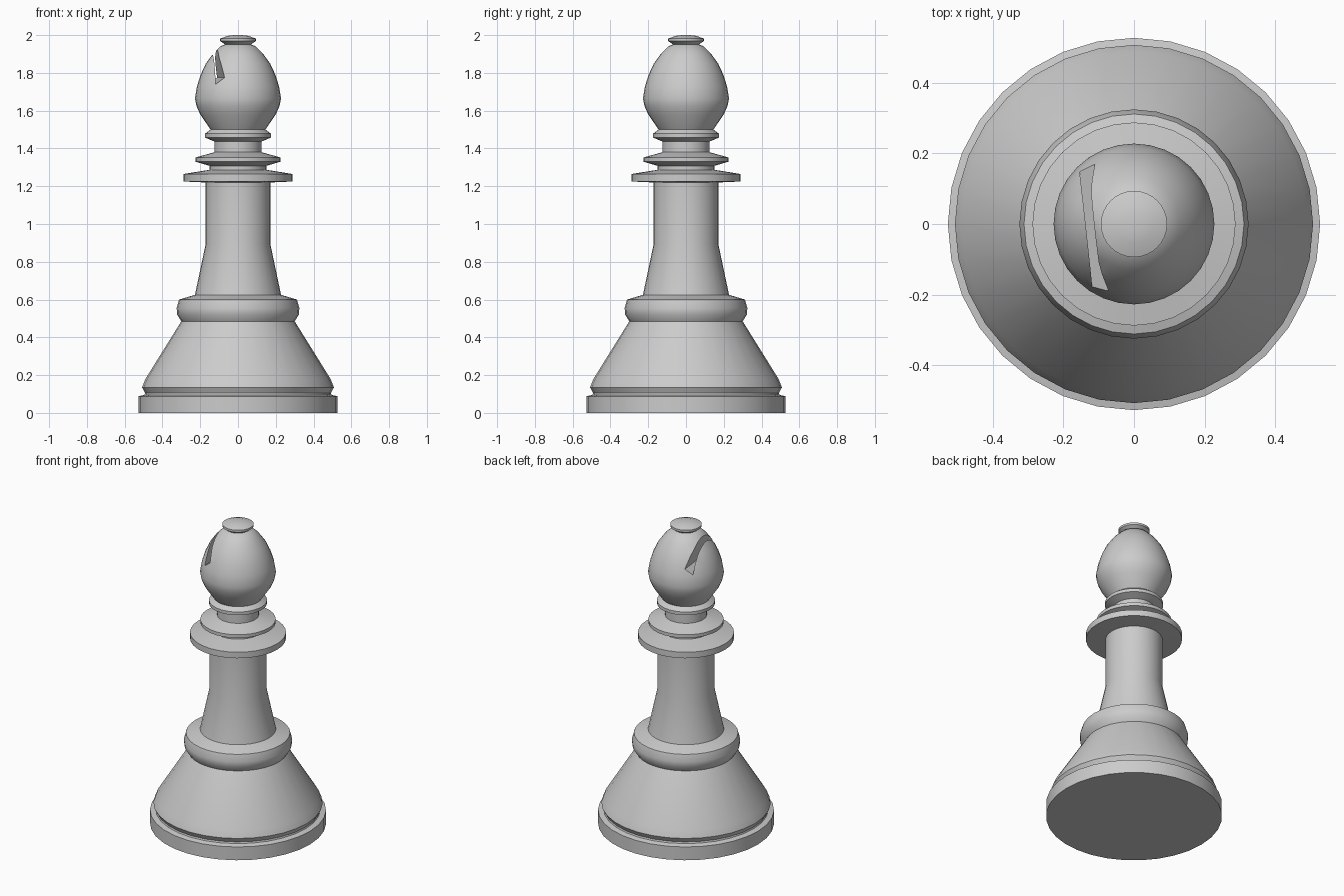
import bpy, bmesh, math

if "Cube" in bpy.data.objects:
    bpy.data.objects.remove(bpy.data.objects["Cube"])

SIDES = 32


def mesh_object(name, bm):
    bmesh.ops.recalc_face_normals(bm, faces=bm.faces)
    mesh = bpy.data.meshes.new(name)
    bm.to_mesh(mesh)
    bm.free()
    obj = bpy.data.objects.new(name, mesh)
    bpy.context.collection.objects.link(obj)
    return obj


def lathe(name, profile):
    """Turn (radius, z) points around the z axis; end rings are capped."""
    bm = bmesh.new()
    rings = []
    for r, z in profile:
        rings.append([bm.verts.new((r * math.cos(a), r * math.sin(a), z))
                      for a in (2 * math.pi * i / SIDES for i in range(SIDES))])
    for low, high in zip(rings, rings[1:]):
        for i in range(SIDES):
            j = (i + 1) % SIDES
            bm.faces.new((low[i], low[j], high[j], high[i]))
    bm.faces.new(rings[0][::-1])
    bm.faces.new(rings[-1])
    return mesh_object(name, bm)


# Profile sections from the floor up
base = [(0.528, 0), (0.528, 0.088), (0.495, 0.095), (0.492, 0.105),
        (0.508, 0.135), (0.49, 0.18), (0.30, 0.485)]
shoulder = [(0.322, 0.52), (0.325, 0.555), (0.312, 0.60), (0.228, 0.625)]
stem = [(0.172, 0.89), (0.172, 1.22)]
collars = [(0.288, 1.225), (0.288, 1.265), (0.15, 1.287), (0.15, 1.308),
           (0.226, 1.33), (0.226, 1.352), (0.125, 1.38), (0.125, 1.437),
           (0.174, 1.457), (0.174, 1.478), (0.145, 1.50)]
head = [(0.20, 1.58), (0.22, 1.625), (0.228, 1.665), (0.217, 1.73),
        (0.198, 1.79), (0.17, 1.85), (0.13, 1.905), (0.092, 1.942), (0.068, 1.95)]
knob = [(0.094, 1.968), (0.094, 1.982), (0.055, 1.996), (0.02, 2.0)]
piece = lathe("turned_piece", base + shoulder + stem + collars + head + knob)

# Slanted slot through the left of the head
slot = [(-0.138, 1.74), (-0.092, 1.775), (-0.112, 1.88),
        (-0.115, 1.98), (-0.137, 1.98)]
bm = bmesh.new()
front, back = [[bm.verts.new((x - 0.11 * y, y, z)) for x, z in slot]
               for y in (-0.3, 0.3)]
bm.faces.new(front)
bm.faces.new(back[::-1])
for i in range(len(slot)):
    j = (i + 1) % len(slot)
    bm.faces.new((front[i], back[i], back[j], front[j]))
cutter = mesh_object("slot_cutter", bm)
cutter.hide_render = True

cut = piece.modifiers.new("slot", 'BOOLEAN')
cut.operation = 'DIFFERENCE'
cut.solver = 'EXACT'
cut.object = cutter

bpy.ops.object.select_all(action='DESELECT')
piece.select_set(True)
bpy.context.view_layer.objects.active = piece
bpy.ops.object.modifier_apply(modifier=cut.name)
bpy.data.objects.remove(cutter)

# Smooth turning with crisp rims
bpy.ops.object.shade_smooth_by_angle(angle=math.radians(40))
